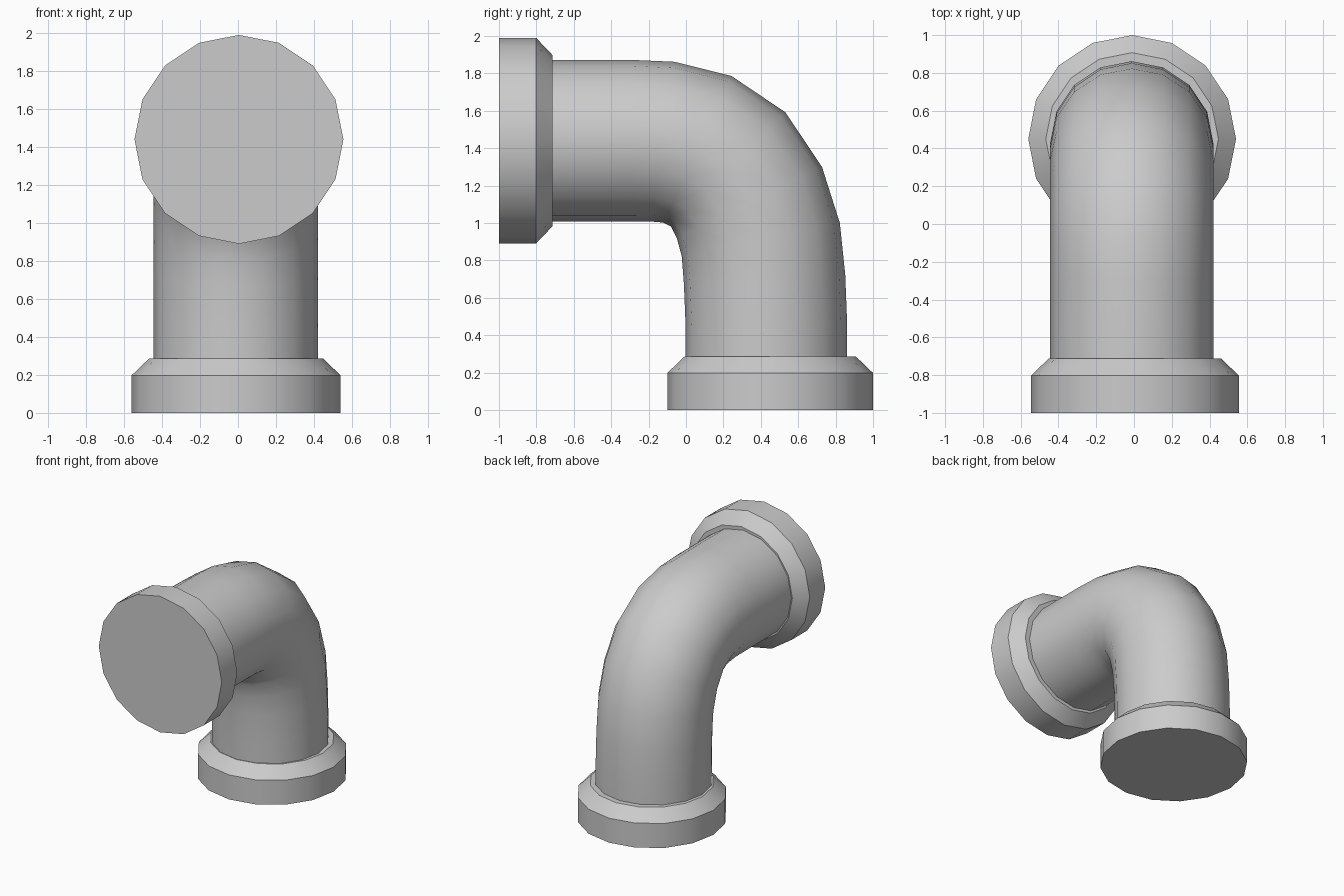
import bpy, bmesh
from math import sin, cos, radians, tau

if "Cube" in bpy.data.objects:
    bpy.data.objects.remove(bpy.data.objects["Cube"])

SIDES = 16


def sweep(name, x, rings):
    """Skin 16-sided rings (y, z, radius, tilt in degrees) and cap both ends."""
    bm = bmesh.new()
    loops = []
    for y, z, r, tilt in rings:
        a = radians(tilt)
        loop = []
        for i in range(SIDES):
            t = tau * i / SIDES
            d = r * cos(t)
            loop.append(bm.verts.new((x + r * sin(t), y + d * cos(a), z + d * sin(a))))
        loops.append(loop)
    for lo, hi in zip(loops, loops[1:]):
        for i in range(SIDES):
            j = (i + 1) % SIDES
            bm.faces.new((lo[i], lo[j], hi[j], hi[i]))
    bm.faces.new(loops[0])
    bm.faces.new(loops[-1])
    bmesh.ops.recalc_face_normals(bm, faces=bm.faces[:])
    mesh = bpy.data.meshes.new(name)
    bm.to_mesh(mesh)
    bm.free()
    ob = bpy.data.objects.new(name, mesh)
    bpy.context.collection.objects.link(ob)
    bpy.ops.object.select_all(action='DESELECT')
    ob.select_set(True)
    bpy.context.view_layer.objects.active = ob
    bpy.ops.object.shade_smooth_by_angle(angle=radians(35))
    return ob


# Bent pipe: rises from the bottom collar and turns toward the front
R = 0.432
path = [(0.43, 0.15, 0), (0.43, 0.45, 0), (0.42, 0.70, 3), (0.40, 0.91, 12),
        (0.339, 1.11, 26), (0.226, 1.286, 45), (0.061, 1.394, 65),
        (-0.127, 1.435, 81), (-0.30, 1.44, 89), (-0.85, 1.44, 90)]
sweep("elbow_pipe", -0.012, [(y, z, R, a) for y, z, a in path])

# End collars: straight rim, then a chamfer toward the pipe
profile = [(0.0, 0.55), (0.198, 0.55), (0.287, 0.457)]
sweep("bottom_collar", -0.01, [(0.45, h, r, 0) for h, r in profile])
sweep("front_collar", 0.005, [(h - 1.0, 1.44, r, 90) for h, r in profile])
